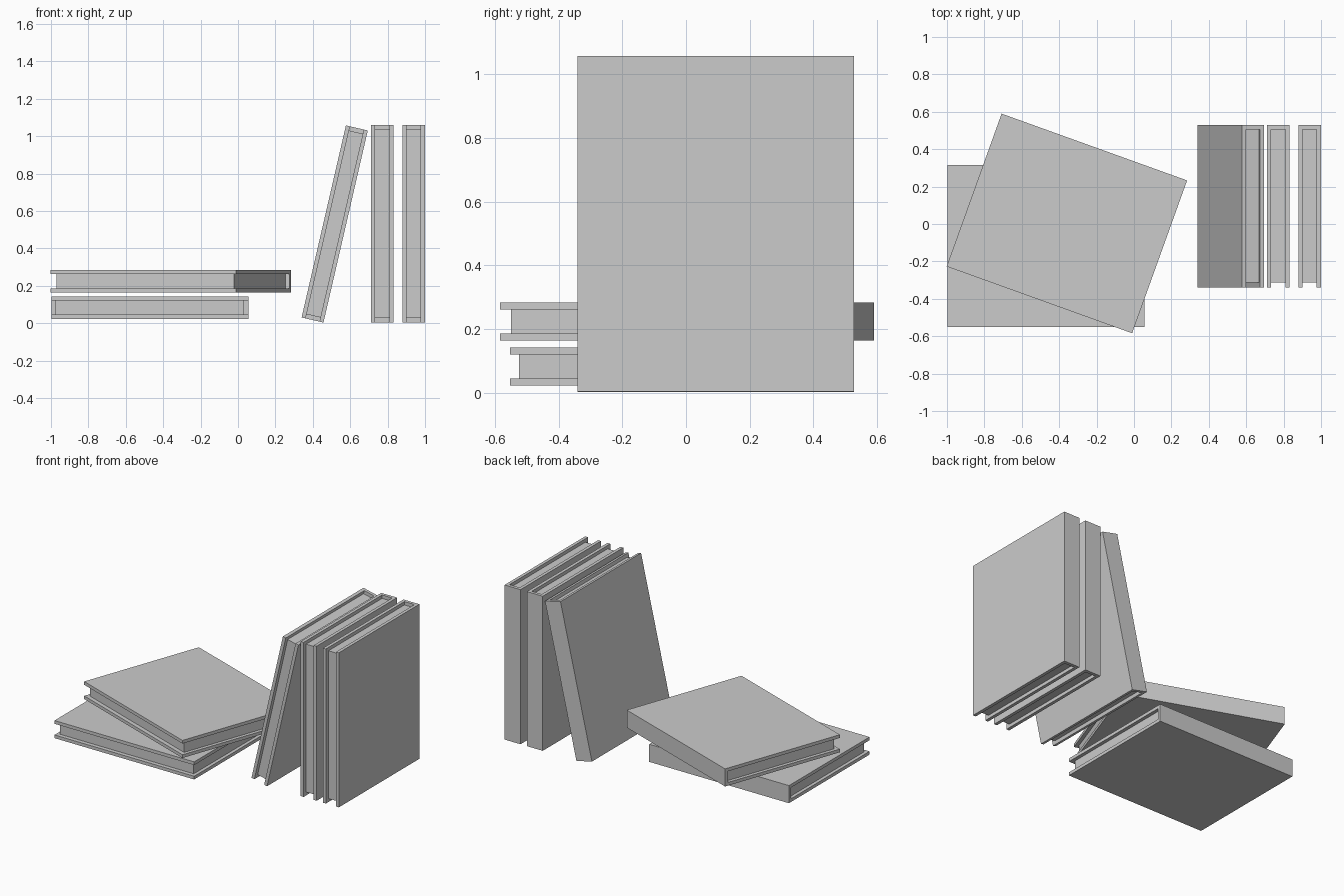
import bpy, bmesh
from math import radians

if "Cube" in bpy.data.objects:
    bpy.data.objects.remove(bpy.data.objects["Cube"])

T, D, H = 0.12, 0.868, 1.054     # book thickness, depth, height
C = 0.022                        # cover board thickness


def prism(name, profile, height, loc, rot):
    """Extrude an XY profile along Z, centred on the origin."""
    bm = bmesh.new()
    base = bm.faces.new([bm.verts.new((x, y, -height / 2)) for x, y in profile])
    ext = bmesh.ops.extrude_face_region(bm, geom=[base])
    verts = [g for g in ext["geom"] if isinstance(g, bmesh.types.BMVert)]
    bmesh.ops.translate(bm, verts=verts, vec=(0, 0, height))
    bmesh.ops.recalc_face_normals(bm, faces=bm.faces)
    mesh = bpy.data.meshes.new(name)
    bm.to_mesh(mesh)
    bm.free()
    ob = bpy.data.objects.new(name, mesh)
    bpy.context.collection.objects.link(ob)
    ob.location = loc
    ob.rotation_euler = [radians(a) for a in rot]
    return ob


def book(name, loc, rot=(0, 0, 0)):
    t, d, i = T / 2, D / 2, T / 2 - C
    # C-shaped cover: two boards joined by the spine at +y
    cover = [(-t, -d), (-i, -d), (-i, d - C), (i, d - C),
             (i, -d), (t, -d), (t, d), (-t, d)]
    prism(name + "_cover", cover, H, loc, rot)
    # page block, set back from the three open edges
    p = -d + 0.028
    pages = [(-i, p), (i, p), (i, d - C), (-i, d - C)]
    prism(name + "_pages", pages, H - 0.046, loc, rot)


# standing books
book("upright_book_right", (0.939, 0.094, 0.531))
book("upright_book_left", (0.771, 0.094, 0.531))
# leaning book
book("leaning_book", (0.517, 0.094, 0.53), (0, 13, 0))
# flat stack
book("lower_flat_book", (-0.471, -0.118, 0.083), (0, 90, 0))
book("upper_flat_book", (-0.359, 0.003, 0.224), (0, 90, -19.8))
